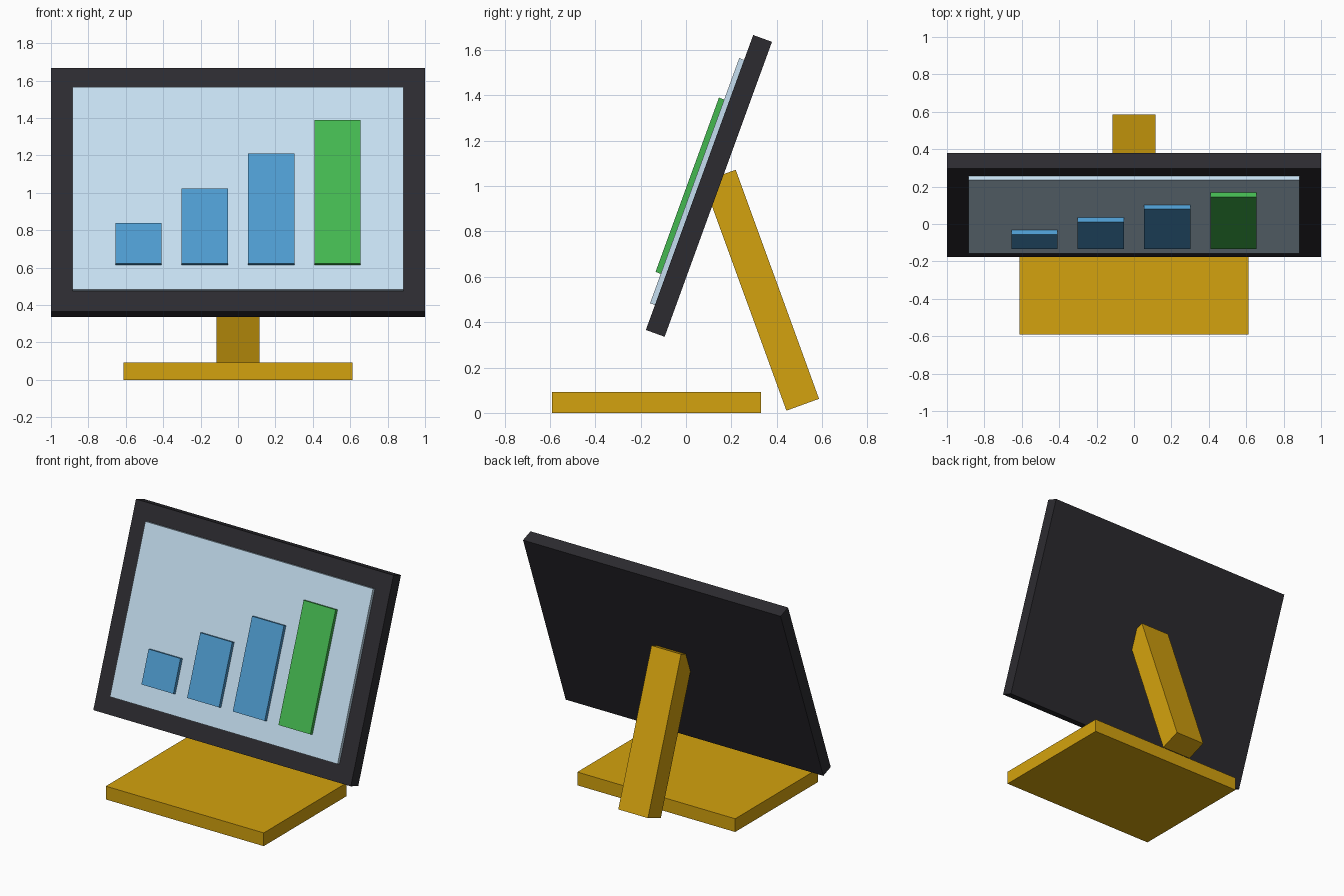
import bpy
from math import radians
from mathutils import Matrix, Vector

if "Cube" in bpy.data.objects:
    bpy.data.objects.remove(bpy.data.objects["Cube"])


def material(name, rgb):
    # Display colour (0-255) to linear
    m = bpy.data.materials.new(name)
    m.diffuse_color = [(c / 255 / 12.92) if c < 11 else ((c / 255 + 0.055) / 1.055) ** 2.4
                       for c in rgb] + [1]
    m.use_nodes = True
    m.node_tree.nodes["Principled BSDF"].inputs["Base Color"].default_value = m.diffuse_color
    return m


DARK = material("dark_plastic", (44, 43, 48))
PALE = material("pale_screen", (198, 223, 241))
BLUE = material("blue", (78, 155, 207))
GREEN = material("green", (68, 184, 80))
GOLD = material("gold", (212, 162, 14))


def box(name, size, centre, mat, frame=Matrix()):
    """Box given in the local space of a tilted frame."""
    bpy.ops.mesh.primitive_cube_add(size=1)
    ob = bpy.context.object
    ob.name = name
    ob.data.transform(frame @ Matrix.Translation(centre) @ Matrix.Diagonal((*size, 1)))
    ob.data.materials.append(mat)
    return ob


def tilted(y, z, degrees):
    return Matrix.Translation((0, y, z)) @ Matrix.Rotation(radians(degrees), 4, 'X')


# Display leaning back by 20 degrees
display = tilted(0.101, 1.001, -20)
box("display_frame", (2, 0.088, 1.384), (0, 0, 0), DARK, display)
box("screen", (1.768, 0.035, 1.15), (0, -0.0495, 0), PALE, display)

# Bar chart standing proud of the screen
bottom = -0.437
for i, height in enumerate((0.232, 0.428, 0.625, 0.818)):
    box(f"chart_bar_{i + 1}", (0.248, 0.03, height),
        (-0.532 + 0.3547 * i, -0.0765, bottom + height / 2),
        GREEN if i == 3 else BLUE, display)

# Stand: flat base and rear prop leg
box("base", (1.226, 0.92, 0.093), (0, -0.13, 0.0465), GOLD)
box("prop_leg", (0.23, 0.153, 1.075), (0, 0, 0), GOLD, tilted(0.331, 0.541, 20))
